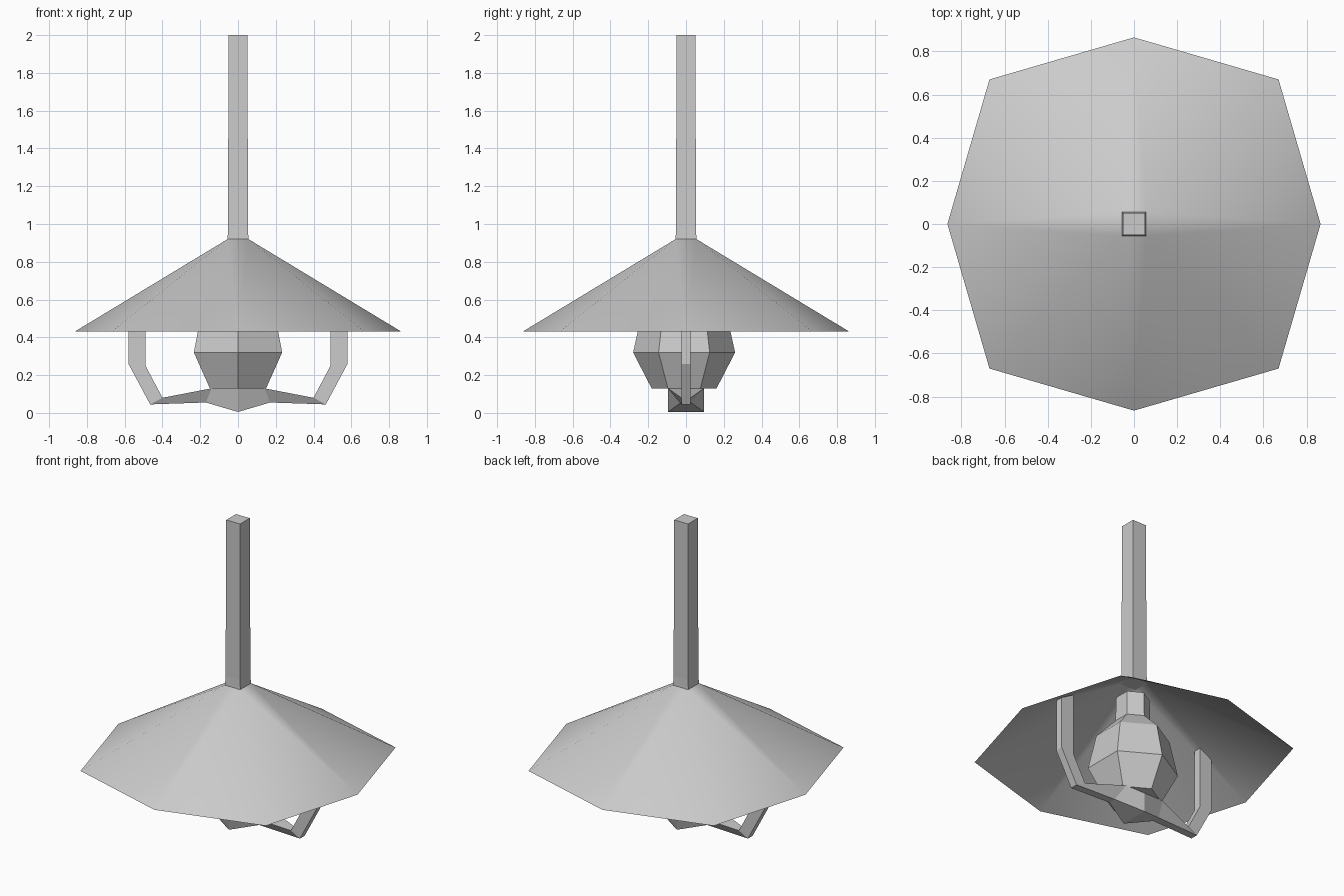
import bpy, math

old = bpy.data.objects.get("Cube")
if old:
    bpy.data.objects.remove(old, do_unlink=True)

grey = bpy.data.materials.new("light_grey")
GREY = (0.6, 0.6, 0.6, 1)
grey.diffuse_color = GREY
grey.use_nodes = True
grey.node_tree.nodes["Principled BSDF"].inputs["Base Color"].default_value = GREY


def build(name, verts, faces, smooth=None):
    mesh = bpy.data.meshes.new(name)
    mesh.from_pydata(verts, [], faces)
    mesh.materials.append(grey)
    obj = bpy.data.objects.new(name, mesh)
    bpy.context.collection.objects.link(obj)
    bpy.ops.object.select_all(action='DESELECT')
    obj.select_set(True)
    bpy.context.view_layer.objects.active = obj
    bpy.ops.object.mode_set(mode='EDIT')
    bpy.ops.mesh.select_all(action='SELECT')
    bpy.ops.mesh.normals_make_consistent(inside=False)
    bpy.ops.object.mode_set(mode='OBJECT')
    if smooth:
        bpy.ops.object.shade_smooth_by_angle(angle=math.radians(smooth))
    return obj


def loft(name, rings, smooth=None):
    """Skin equal-sized rings in order and cap both ends."""
    n = len(rings[0])
    verts = [v for ring in rings for v in ring]
    faces = [(r * n + i, r * n + (i + 1) % n, (r + 1) * n + (i + 1) % n, (r + 1) * n + i)
             for r in range(len(rings) - 1) for i in range(n)]
    faces += [tuple(range(n)), tuple(range(len(verts) - n, len(verts)))]
    return build(name, verts, faces, smooth)


def polygon(n, radius, z, start=0, y=0):
    return [(radius * math.cos(start + math.tau * i / n),
             y + radius * math.sin(start + math.tau * i / n), z) for i in range(n)]


# Square hanging rod
R2 = math.sqrt(2)
loft("rod", [polygon(4, h * R2, z, math.pi / 4)
             for h, z in ((0.055, 0.92), (0.053, 0.98), (0.05, 2.0))])

# Thin shade: square collar fanned out to an eight-sided rim
collar = polygon(4, 0.055 * R2, 0.92, math.pi / 4)
corners = polygon(4, 0.67 * R2, 0.43, math.pi / 4)
middles = polygon(4, 0.865, 0.43, math.pi / 2)
fans = []
for i in range(4):
    j = (i + 1) % 4
    fans += [(i, 4 + i, 8 + i), (i, 8 + i, j), (j, 8 + i, 4 + j)]
build("shade", collar + corners + middles, fans, 45)

# Six-sided bulb with a narrow neck
loft("bulb", [polygon(6, r, z, math.pi / 2, -0.01)
              for r, z in ((0.172, 0.13), (0.27, 0.32), (0.22, 0.545),
                           (0.105, 0.66), (0.1, 0.82))])


# Bracket: cross-sections from the centre out to the arm tip
def section(outer, inner, low=0.025, high=0.025):
    (xo, zo), (xi, zi) = outer, inner
    return [(xo, -low, zo), (xo, low, zo), (xi, high, zi), (xi, -high, zi)]


half = [section((0, 0.005), (0, 0.13), 0.095, 0.095),
        section((0.17, 0.055), (0.14, 0.13), 0.025, 0.095),
        section((0.465, 0.045), (0.40, 0.08)),
        section((0.58, 0.26), (0.49, 0.25)),
        section((0.58, 0.60), (0.49, 0.65))]
mirrored = [[(-x, y, z) for x, y, z in ring] for ring in reversed(half[1:])]
loft("bracket", mirrored + half)
